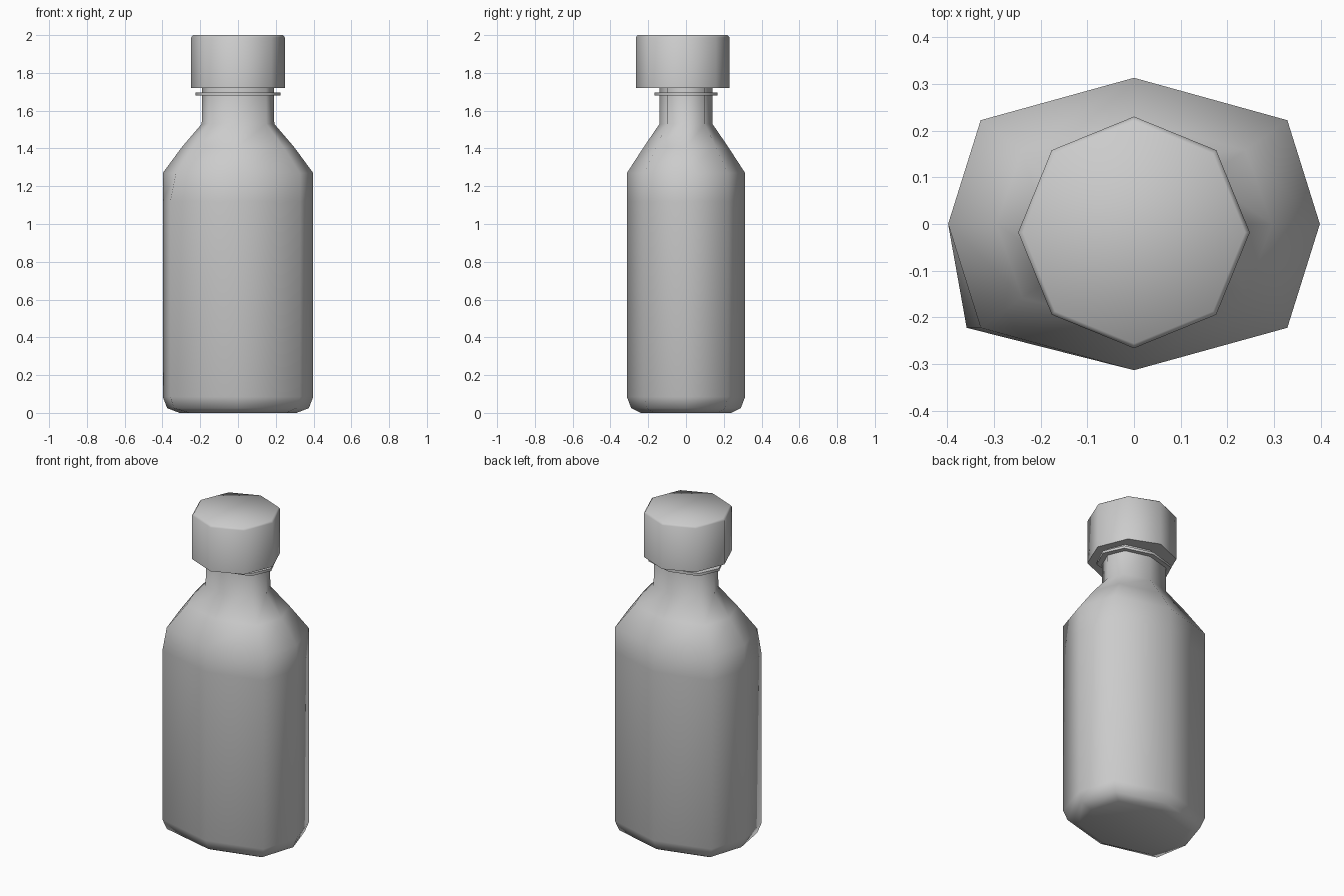
import bpy, bmesh
from math import radians

old = bpy.data.objects.get("Cube")
if old:
    bpy.data.objects.remove(old, do_unlink=True)

# One plain grey for the whole bottle
grey = bpy.data.materials.new("soft_grey")
grey.use_nodes = True
colour = (0.6, 0.6, 0.6, 1)
grey.diffuse_color = colour
grey.node_tree.nodes["Principled BSDF"].inputs["Base Color"].default_value = colour


def octagon(rx, ry, kx=0.71, ky=0.71):
    """Eight points, with the diagonal corners placed by kx and ky."""
    a, b = rx * kx, ry * ky
    return [(rx, 0), (a, b), (0, ry), (-a, b), (-rx, 0), (-a, -b), (0, -ry), (a, -b)]


def loft(name, sections, angle, centre_y=0.0, dent=None):
    """Skin eight-sided sections (z, rx, ry, kx, ky) and cap both ends."""
    bm = bmesh.new()
    rings = []
    for i, (z, *shape) in enumerate(sections):
        pts = octagon(*shape)
        if dent and i in dent:
            pts[5] = (pts[5][0] - 0.03, pts[5][1])
        rings.append([bm.verts.new((x, y + centre_y, z)) for x, y in pts])
    for low, high in zip(rings, rings[1:]):
        for i in range(8):
            j = (i + 1) % 8
            bm.faces.new((low[i], low[j], high[j], high[i]))
    bm.faces.new(rings[0][::-1])
    bm.faces.new(rings[-1])
    mesh = bpy.data.meshes.new(name)
    bm.to_mesh(mesh)
    bm.free()
    mesh.materials.append(grey)
    obj = bpy.data.objects.new(name, mesh)
    bpy.context.collection.objects.link(obj)
    bpy.ops.object.select_all(action='DESELECT')
    obj.select_set(True)
    bpy.context.view_layer.objects.active = obj
    bpy.ops.object.shade_smooth_by_angle(angle=radians(angle))
    return obj


# Flattened body, sloping shoulder and neck; one corner bulges slightly
loft("bottle_body", [
    (0.0, 0.31, 0.24, 0.825, 0.71),
    (0.025, 0.375, 0.29, 0.825, 0.71),
    (0.085, 0.398, 0.313, 0.825, 0.71),
    (1.12, 0.398, 0.313, 0.825, 0.71),
    (1.27, 0.398, 0.313, 0.825, 0.71),
    (1.41, 0.295, 0.222, 0.81, 0.71),
    (1.53, 0.192, 0.14, 0.78, 0.71),
    (1.74, 0.19, 0.14, 0.78, 0.71),
], 80, dent={1, 2, 3})

# Thin collar around the neck
loft("neck_collar", [
    (1.68, 0.225, 0.168, 0.76, 0.71),
    (1.696, 0.225, 0.168, 0.76, 0.71),
], 50)

# Screw cap with a softened top edge
loft("cap", [
    (1.72, 0.248, 0.248),
    (1.988, 0.248, 0.248),
    (2.0, 0.238, 0.238),
], 60, centre_y=-0.018)
